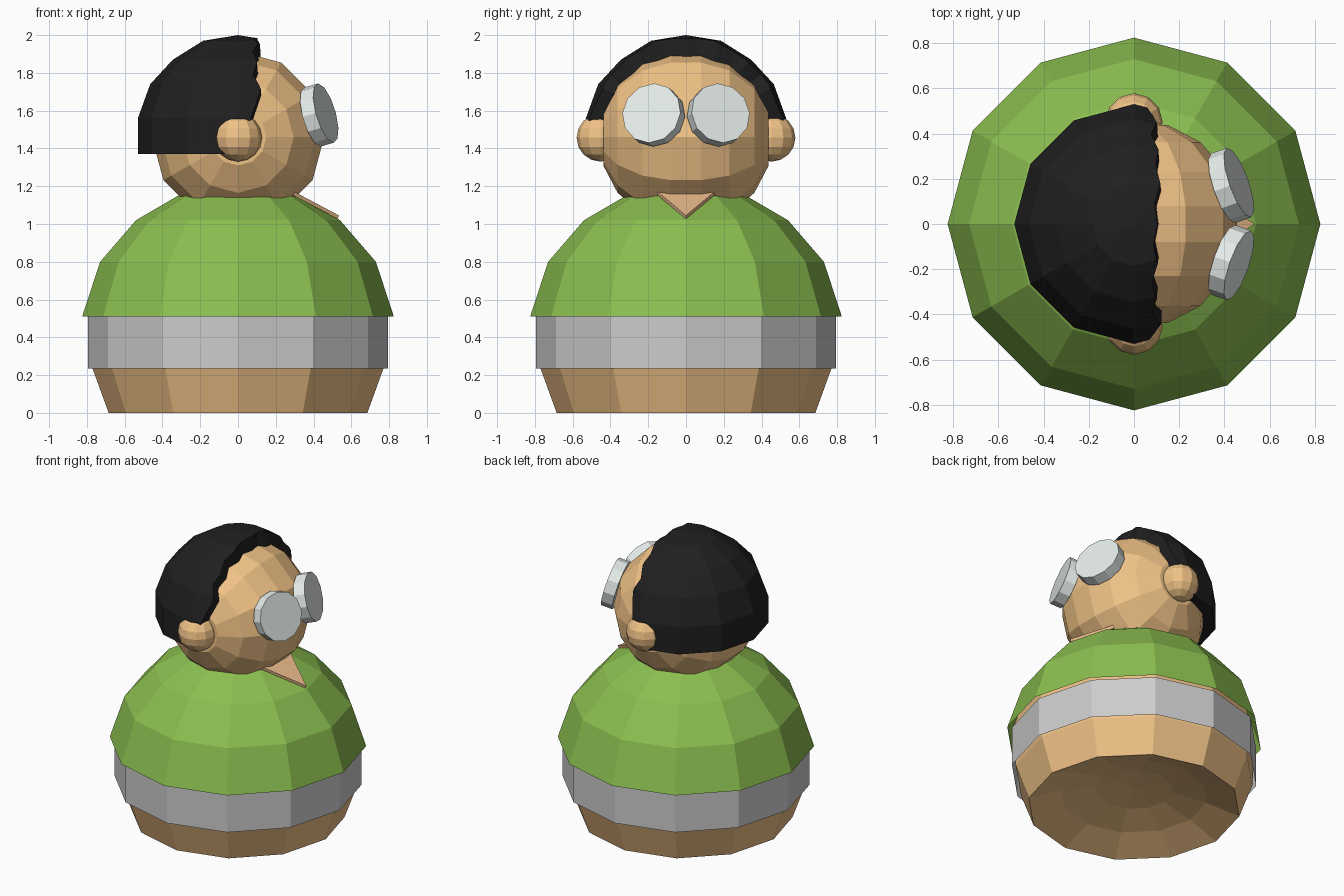
import bpy, bmesh, math, random
from mathutils import Vector, Matrix

if "Cube" in bpy.data.objects:
    bpy.data.objects.remove(bpy.data.objects["Cube"])

random.seed(4)


def material(name, rgb):
    m = bpy.data.materials.new(name)
    m.diffuse_color = (*rgb, 1)
    m.use_nodes = True
    m.node_tree.nodes["Principled BSDF"].inputs["Base Color"].default_value = m.diffuse_color
    return m


SKIN = material("skin", (0.87, 0.54, 0.24))
GREEN = material("green", (0.26, 0.52, 0.08))
BLACK = material("black", (0.014, 0.014, 0.014))
LENS = material("lens", (0.78, 0.84, 0.82))
TAN = material("tan", (0.85, 0.51, 0.26))


def finish(name, bm, mat=None):
    bmesh.ops.recalc_face_normals(bm, faces=bm.faces)
    me = bpy.data.meshes.new(name)
    bm.to_mesh(me)
    bm.free()
    ob = bpy.data.objects.new(name, me)
    bpy.context.collection.objects.link(ob)
    if mat:
        me.materials.append(mat)
    return ob


def lathe(name, profile, mat=None, matrix=None, n=12, caps=True):
    """Revolve (radius, z) points round z; caps closes the ends."""
    bm = bmesh.new()
    rings = []
    for r, z in profile:
        k = 1 if r == 0 else n
        rings.append([bm.verts.new((r * math.cos(i * math.tau / n),
                                    r * math.sin(i * math.tau / n), z)) for i in range(k)])
    for a, b in zip(rings, rings[1:]):
        for i in range(n):
            j = (i + 1) % n
            quad = [a[i % len(a)], a[j % len(a)], b[j % len(b)], b[i % len(b)]]
            bm.faces.new(list(dict.fromkeys(quad)))
    for ring in (rings[0], rings[-1]):
        if caps and len(ring) > 1:
            bm.faces.new(ring)
    if matrix:
        bm.transform(matrix)
    return finish(name, bm, mat)


# Body with a hollowed base, belt band and shirt shell
lathe("body", [(0, 0.15), (0.25, 0.13), (0.47, 0.08), (0.685, 0), (0.77, 0.235), (0.785, 0.51),
               (0.70, 0.78)], SKIN)
lathe("waist_band", [(0.795, 0.235), (0.795, 0.51)], caps=False)
lathe("shirt", [(0.825, 0.51), (0.73, 0.80), (0.54, 1.02), (0.30, 1.16), (0, 1.2)],
      GREEN, caps=False)

# Head: sphere with its poles at the ears
half = [(0.456, 0.08), (0.408, 0.23), (0.295, 0.362), (0.15, 0.438)]
head_profile = [(r, -z) for r, z in reversed(half)] + half
lathe("head", head_profile, SKIN,
      Matrix.Translation((0, 0, 1.46)) @ Matrix.Rotation(math.pi / 2, 4, 'X'))

# Hair cap with a ragged front edge
hair = lathe("hair", [(0.53, 1.37), (0.53, 1.56), (0.465, 1.74), (0.345, 1.87),
                      (0.185, 1.97), (0, 2.0)], BLACK)
bm = bmesh.new()
count = 36
rim = []
for i in range(count):
    t = i * math.tau / count
    lift = min(1, max(0, math.sin(t)) * 3)
    jag = (0.015 if i % 2 else -0.015) + random.uniform(-0.015, 0.015)
    rim.append((-0.02 + lift * (0.11 + jag), 0.65 * math.cos(t), 1.46 + 0.65 * math.sin(t)))
near = [bm.verts.new(p) for p in rim]
far = [bm.verts.new((0.8, p[1], p[2])) for p in rim]
hub = bm.verts.new((0.13, 0, 1.46))
for i in range(count):
    j = (i + 1) % count
    bm.faces.new((hub, near[i], near[j]))
    bm.faces.new((near[i], far[i], far[j], near[j]))
bm.faces.new(far)
cutter = finish("hair_cutter", bm)
cutter.hide_render = True
cutter.hide_viewport = True
cut = hair.modifiers.new("ragged_edge", 'BOOLEAN')
cut.operation = 'DIFFERENCE'
cut.solver = 'EXACT'
cut.object = cutter

# Ears and goggle lenses, mirrored left and right
for side, s in (("left", 1), ("right", -1)):
    bm = bmesh.new()
    bmesh.ops.create_uvsphere(bm, u_segments=12, v_segments=8, radius=0.127,
                              matrix=Matrix.Translation((0, s * 0.452, 1.457)))
    finish("ear_" + side, bm, SKIN)
    aim = Vector((1, s * 0.35, 0.29)).to_track_quat('Z', 'Y').to_matrix().to_4x4()
    lathe("goggle_" + side, [(0.163, -0.038), (0.163, 0.038)], LENS,
          Matrix.Translation((0.430, s * 0.171, 1.577)) @ aim)

# Collar triangle lying on the chest
bm = bmesh.new()
tri = [Vector(p) for p in ((0.30, 0.15, 1.17), (0.30, -0.15, 1.17), (0.535, 0, 1.045))]
top = bm.faces.new([bm.verts.new(p) for p in tri])
ext = bmesh.ops.extrude_face_region(bm, geom=[top], use_keep_orig=True)
bmesh.ops.translate(bm, vec=(-0.008, 0, -0.018),
                    verts=[v for v in ext["geom"] if isinstance(v, bmesh.types.BMVert)])
finish("collar_triangle", bm, TAN)
